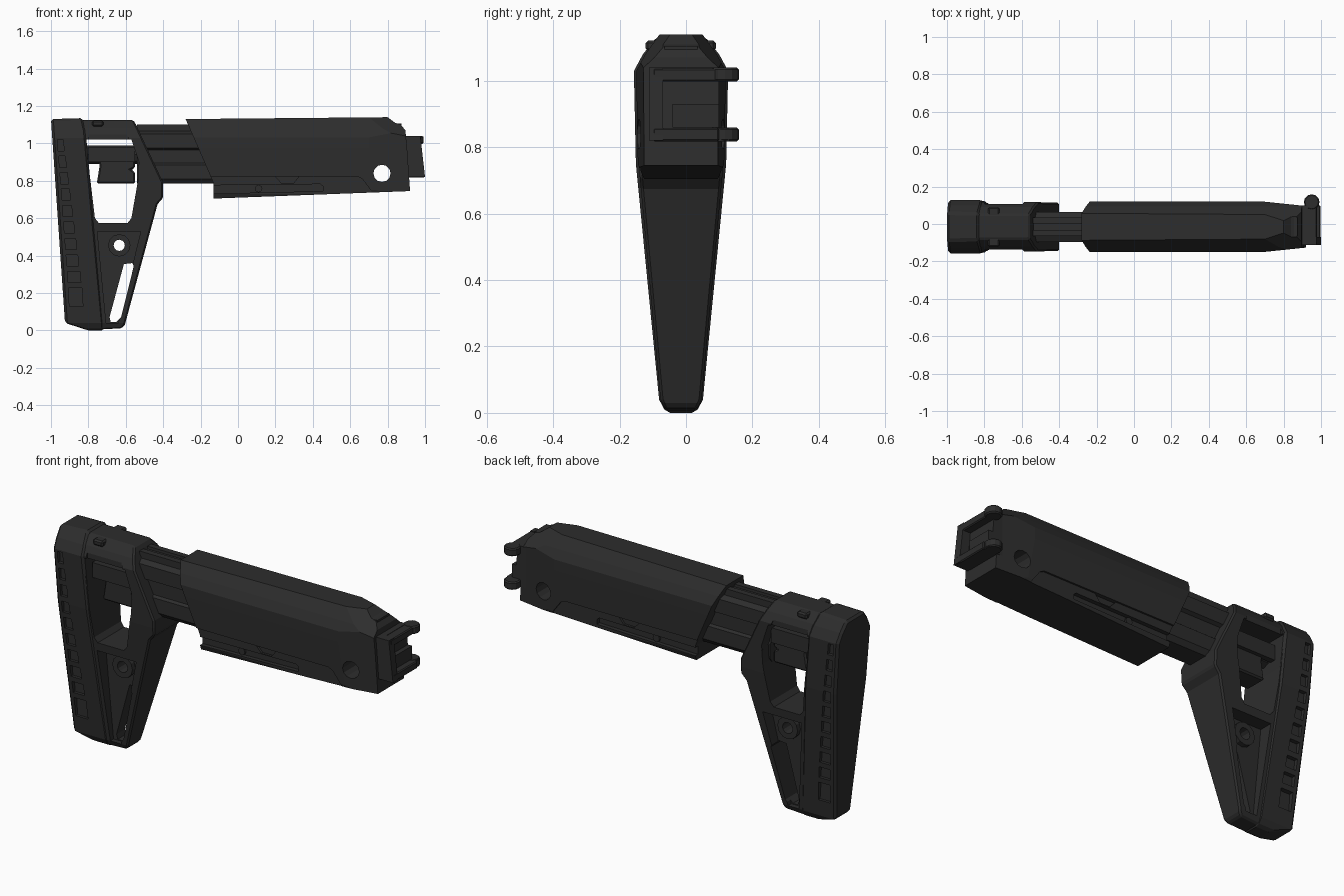
import bpy, bmesh, math
from mathutils import Matrix

if "Cube" in bpy.data.objects:
    bpy.data.objects.remove(bpy.data.objects["Cube"])

CY = -0.015  # mirror plane of the stock


def material(name, value):
    m = bpy.data.materials.new(name)
    m.use_nodes = True
    color = (value, value, value, 1)
    m.diffuse_color = color
    bsdf = m.node_tree.nodes["Principled BSDF"]
    bsdf.inputs["Base Color"].default_value = color
    bsdf.inputs["Roughness"].default_value = 0.7
    return m


POLYMER = material("dark polymer", 0.026)


def finish(name, bm):
    bmesh.ops.recalc_face_normals(bm, faces=bm.faces)
    mesh = bpy.data.meshes.new(name)
    bm.to_mesh(mesh)
    bm.free()
    mesh.materials.append(POLYMER)
    obj = bpy.data.objects.new(name, mesh)
    bpy.context.collection.objects.link(obj)
    return obj


def prism(name, points, lo, hi, axis="y"):
    """Extrude a flat outline along one axis, from lo to hi."""
    place = {"x": lambda p, d: (d, p[0], p[1]),
             "y": lambda p, d: (p[0], d, p[1]),
             "z": lambda p, d: (p[0], p[1], d)}[axis]
    bm = bmesh.new()
    a = [bm.verts.new(place(p, lo)) for p in points]
    b = [bm.verts.new(place(p, hi)) for p in points]
    bm.faces.new(a)
    bm.faces.new(b)
    n = len(points)
    for i in range(n):
        j = (i + 1) % n
        bm.faces.new((a[i], a[j], b[j], b[i]))
    return finish(name, bm)


def box(name, x0, x1, y0, y1, z0, z1):
    return prism(name, [(x0, z0), (x1, z0), (x1, z1), (x0, z1)], y0, y1)


def disc(x, z, r, n=12):
    turn = 2 * math.pi / n
    return [(x + r * math.cos(i * turn), z + r * math.sin(i * turn)) for i in range(n)]


def mirrored(half):
    """Close a (half width, height) outline about the mirror plane."""
    return [(CY + w, z) for w, z in half] + [(CY - w, z) for w, z in reversed(half)]


def bake(obj):
    dg = bpy.context.evaluated_depsgraph_get()
    mesh = bpy.data.meshes.new_from_object(obj.evaluated_get(dg))
    obj.modifiers.clear()
    obj.data = mesh


def combine(obj, tool, op="DIFFERENCE"):
    mod = obj.modifiers.new(op, "BOOLEAN")
    mod.operation, mod.object, mod.solver = op, tool, "EXACT"
    bake(obj)
    bpy.data.objects.remove(tool)


def side_cut(obj, points, inner, outer=0.3):
    """Sink a pocket into both sides, down to the inner half width."""
    for s in (-1, 1):
        y = sorted((CY + s * inner, CY + s * outer))
        combine(obj, prism("cutter", points, *y))


def bevel(obj, width):
    mod = obj.modifiers.new("bevel", "BEVEL")
    mod.width, mod.segments, mod.limit_method = width, 1, "ANGLE"
    mod.angle_limit = math.radians(40)
    bake(obj)


def leg_half(z):
    return 0.066 + 0.076 * min(1, max(0, (z - 0.04) / 0.74))


# Butt pad with a row of side pockets
pad = prism("butt_pad", [(-1, 1.13), (-0.83, 1.135), (-0.815, 1.07), (-0.715, 0.0),
                         (-0.8, 0.0), (-0.925, 0.04)], -0.3, 0.3)
combine(pad, prism("envelope", mirrored([(0.045, 0), (0.066, 0.04), (0.136, 0.75),
                                         (0.142, 1.03), (0.115, 1.08), (0.07, 1.136)]),
                   -1.1, -0.6, "x"), "INTERSECT")
bevel(pad, 0.012)
for i in range(10):
    z = 1.02 - 0.088 * i
    h = 0.06 if i < 9 else 0.1
    x = -0.965 + (1.02 - z) * 0.075
    w = 0.03 + 0.0045 * i
    z0 = z - h
    side_cut(pad, [(x, z), (x + w, z), (x + w + 0.006, z0), (x + 0.004, z0)],
             leg_half(z - h / 2) - 0.02)

# Skeleton frame
frame = prism("stock_frame", [(-0.84, 1.125), (-0.56, 1.125), (-0.545, 1.1), (-0.40, 0.79),
                              (-0.40, 0.71), (-0.43, 0.675), (-0.605, 0.03), (-0.62, 0.012),
                              (-0.74, 0.005), (-0.80, 0.8)], -0.3, 0.3)
combine(frame, prism("envelope", mirrored([(0.045, 0), (0.062, 0.04), (0.128, 0.75),
                                           (0.132, 1.03), (0.105, 1.08), (0.065, 1.126)]),
                     -1.1, -0.3, "x"), "INTERSECT")
bevel(frame, 0.008)
combine(frame, prism("cutter", [(-0.815, 1.02), (-0.57, 1.02), (-0.53, 0.9), (-0.535, 0.8),
                                (-0.57, 0.6), (-0.59, 0.575), (-0.745, 0.575),
                                (-0.765, 0.6)], -0.4, 0.4))
side_cut(frame, [(-0.752, 0.53), (-0.52, 0.53), (-0.64, 0.04), (-0.705, 0.04)], 0.035)
boss = prism("boss", disc(-0.635, 0.455, 0.06), CY - 0.06, CY + 0.06)
combine(frame, boss, "UNION")
combine(frame, prism("cutter", disc(-0.635, 0.455, 0.03), -0.4, 0.4))
combine(frame, prism("cutter", [(-0.61, 0.355), (-0.565, 0.36), (-0.557, 0.345), (-0.625, 0.07),
                                (-0.65, 0.045), (-0.68, 0.045), (-0.687, 0.07)], -0.4, 0.4))

# Collar ridge that wraps the tube
side_cut(frame, [(-0.80, 1.06), (-0.60, 1.06), (-0.56, 0.96), (-0.53, 0.87), (-0.80, 0.87)], 0.122)

# Cross pin on top of the frame
pin = box("cross_pin", -0.78, -0.72, -0.122, 0.09, 1.09, 1.122)
bevel(pin, 0.008)

# Sliding tube with stepped sides
tube = prism("sliding_tube", mirrored([(0.055, 0.785), (0.075, 0.81), (0.075, 0.885),
                                       (0.062, 0.895), (0.062, 0.965), (0.08, 0.975),
                                       (0.08, 1.05), (0.05, 1.065), (0.05, 1.1),
                                       (0.018, 1.1), (0.018, 1.085)]), -0.54, -0.1, "x")

# Rod and release lever in the frame opening
rod = prism("tube_rod", disc(CY, 0.94, 0.05, 8), -0.82, -0.5, "x")
lever = prism("release_lever", [(-0.76, 0.98), (-0.55, 0.98), (-0.55, 0.87), (-0.57, 0.86),
                                (-0.55, 0.845), (-0.55, 0.785), (-0.755, 0.785),
                                (-0.74, 0.88)], CY - 0.06, CY + 0.06)
bevel(lever, 0.008)
for s in (-1, 1):
    y = CY + s * 0.065
    box("lever_rib", -0.80, -0.55, y - 0.015, y + 0.015, 0.9, 0.98)

# Main body
body = prism("main_body", [(-0.28, 1.13), (0.80, 1.14), (0.84, 1.11), (0.87, 1.1), (0.895, 1.07),
                           (0.905, 0.96), (0.92, 0.745), (-0.13, 0.705), (-0.13, 0.785)],
             -0.3, 0.3)
combine(body, prism("envelope", mirrored([(0.11, 0.7), (0.13, 0.75), (0.135, 1.03),
                                          (0.108, 1.08), (0.065, 1.14)]),
                    -0.5, 1.1, "x"), "INTERSECT")
combine(body, prism("envelope", [(-0.5, CY - 0.134), (0.7, CY - 0.134), (0.95, CY - 0.108),
                                 (0.95, CY + 0.108), (0.7, CY + 0.134), (-0.5, CY + 0.134)],
                    0.5, 1.3, "z"), "INTERSECT")
# Sloped shoulders at the front end
for s in (-1, 1):
    tool = box("cutter", -0.3, 0.3, -0.1, 0.1, 0, 0.2)
    tool.data.transform(Matrix.Translation((0.9, CY + s * 0.09, 1.06))
                        @ Matrix.Rotation(-s * math.radians(42), 4, "X")
                        @ Matrix.Rotation(math.radians(12), 4, "Y"))
    combine(body, tool)
# Lower side panel, rail groove, notch and through hole
side_cut(body, [(-0.2, 0.822), (0.2, 0.822), (0.235, 0.79), (0.295, 0.79), (0.325, 0.822),
                (0.64, 0.822), (0.665, 0.81), (0.71, 0.75), (0.74, 0.68), (-0.2, 0.68)], 0.122)
side_cut(body, [(-0.2, 0.775), (0.44, 0.782), (0.455, 0.77), (0.455, 0.745), (-0.2, 0.73)], 0.1)
side_cut(body, [(0.2, 0.822), (0.235, 0.785), (0.295, 0.785), (0.325, 0.822)], 0.11)
combine(body, prism("cutter", disc(0.77, 0.84, 0.046), -0.4, 0.4))
prism("rail_screw", disc(0.11, 0.758, 0.02, 8), CY - 0.112, CY + 0.112)
box("top_button", 0.82, 0.875, CY - 0.05, CY + 0.05, 1.05, 1.105)

# Hinge: plate, side wall, tongue and two arms with knuckles
prism("hinge_plate", [(0.88, 1.04), (0.93, 1.04), (0.95, 0.82), (0.88, 0.82)], -0.112, 0.1)
prism("hinge_wall", [(0.9, 1.04), (0.975, 1.04), (1.0, 0.82), (0.9, 0.82)], -0.112, -0.07)
box("hinge_tongue", 0.92, 0.965, -0.04, 0.1, 0.86, 0.93)
for z, x in ((0.998, 0.978), (0.818, 0.998)):
    arm = box("hinge_arm", 0.9, x, -0.1, 0.1, z, z + 0.04)
    bevel(arm, 0.005)
    link = box("hinge_link", 0.92, x - 0.01, 0.08, 0.13, z, z + 0.04)
    knuckle = prism("hinge_knuckle", disc(0.95, 0.117, 0.042), z, z + 0.042, "z")
    bevel(knuckle, 0.006)
